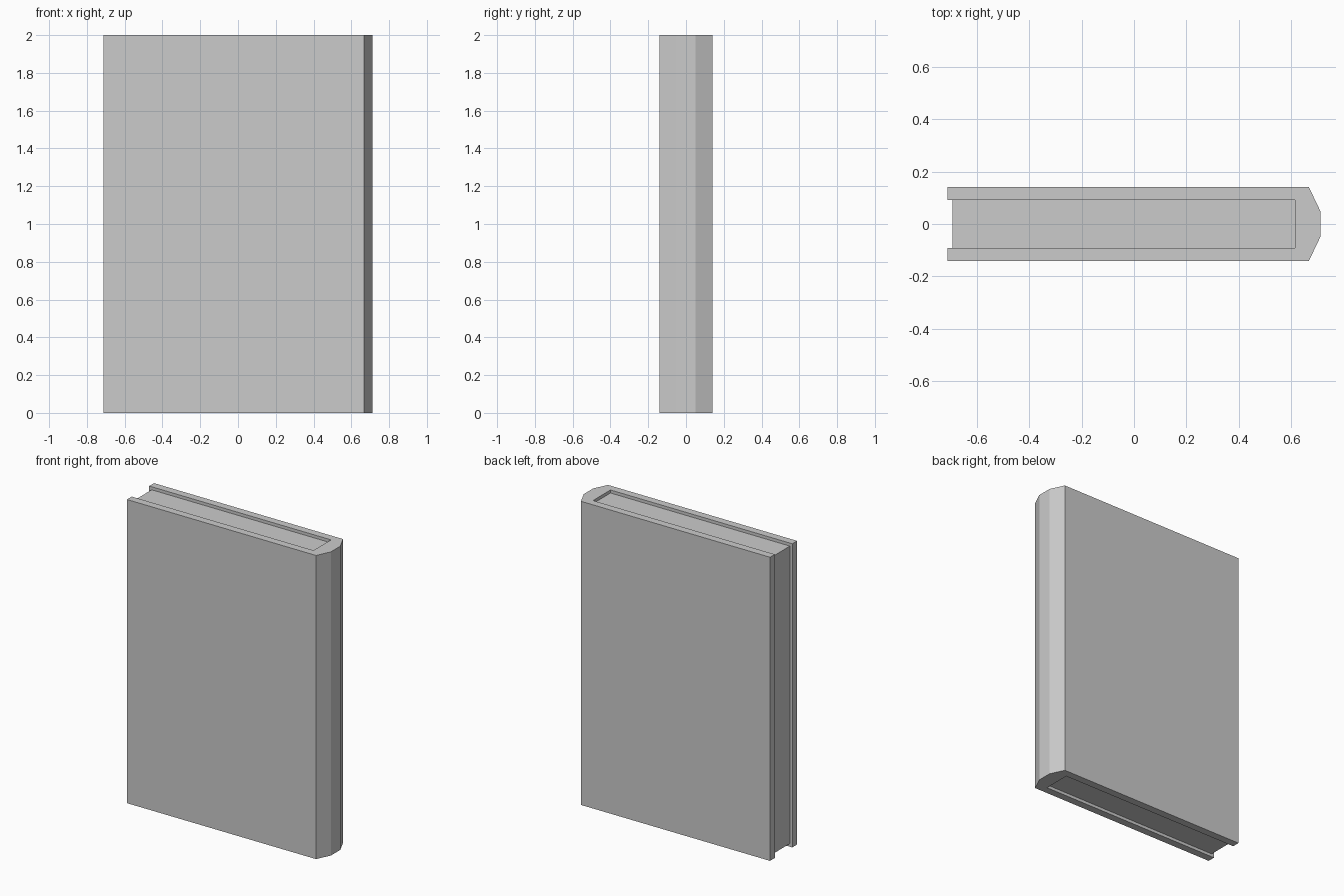
import bpy
import bmesh

if "Cube" in bpy.data.objects:
    bpy.data.objects.remove(bpy.data.objects["Cube"])


def extrude_profile(name, points, z0, z1):
    """Extrude a flat xy outline from z0 up to z1."""
    bm = bmesh.new()
    face = bm.faces.new([bm.verts.new((x, y, z0)) for x, y in points])
    top = bmesh.ops.extrude_face_region(bm, geom=[face])
    verts = [v for v in top["geom"] if isinstance(v, bmesh.types.BMVert)]
    bmesh.ops.translate(bm, verts=verts, vec=(0, 0, z1 - z0))
    bmesh.ops.recalc_face_normals(bm, faces=bm.faces)
    mesh = bpy.data.meshes.new(name)
    bm.to_mesh(mesh)
    bm.free()
    obj = bpy.data.objects.new(name, mesh)
    bpy.context.collection.objects.link(obj)
    return obj


HEIGHT = 2.0
EDGE_X, SPINE_X = -0.711, 0.711   # open edge and spine
COVER_Y, PAGE_Y = 0.141, 0.091    # outer and inner half thickness
PAGE_START, PAGE_END = -0.693, 0.614
INSET = 0.02                      # pages sit below the cover edges

# Cover: U-shaped wrap with a chamfered spine, mirrored across y
half = [(PAGE_END, PAGE_Y), (EDGE_X, PAGE_Y), (EDGE_X, COVER_Y),
        (0.667, COVER_Y), (SPINE_X, 0.049)]
cover_outline = half + [(x, -y) for x, y in reversed(half)]
extrude_profile("cover", cover_outline, 0, HEIGHT)

# Page block, recessed on its three open sides
page_outline = [(PAGE_START, -PAGE_Y), (PAGE_END, -PAGE_Y),
                (PAGE_END, PAGE_Y), (PAGE_START, PAGE_Y)]
extrude_profile("page_block", page_outline, INSET, HEIGHT - INSET)
